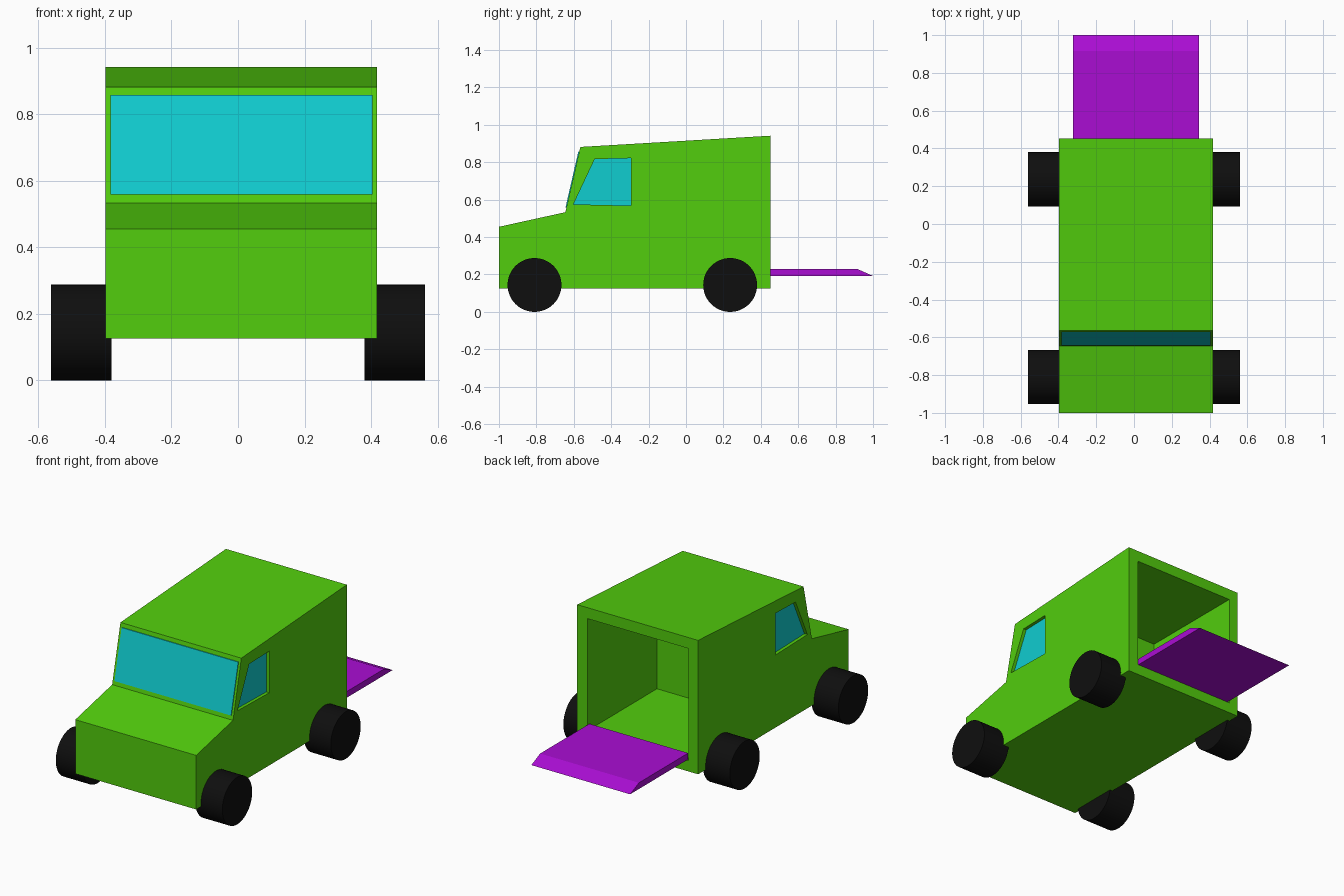
import bpy, bmesh, math
from mathutils import Matrix

cube = bpy.data.objects.get("Cube")
if cube:
    bpy.data.objects.remove(cube, do_unlink=True)


def make_material(name, rgb):
    m = bpy.data.materials.new(name)
    m.use_nodes = True
    m.diffuse_color = (*rgb, 1)
    bsdf = m.node_tree.nodes["Principled BSDF"]
    bsdf.inputs["Base Color"].default_value = (*rgb, 1)
    bsdf.inputs["Roughness"].default_value = 0.6
    return m


GREEN = make_material("body green", (0.085, 0.61, 0.004))
CYAN = make_material("window cyan", (0.005, 0.61, 0.63))
PURPLE = make_material("ramp purple", (0.40, 0.004, 0.65))
BLACK = make_material("tyre black", (0.0045, 0.0045, 0.0045))


def finish(bm, name, mat):
    bmesh.ops.recalc_face_normals(bm, faces=bm.faces)
    me = bpy.data.meshes.new(name)
    bm.to_mesh(me)
    bm.free()
    me.materials.append(mat)
    ob = bpy.data.objects.new(name, me)
    bpy.context.collection.objects.link(ob)
    return ob


def extrude_profile(name, profile, x0, x1, mat):
    """Prism from a (y, z) side profile between x0 and x1."""
    bm = bmesh.new()
    face = bm.faces.new([bm.verts.new((x0, y, z)) for y, z in profile])
    res = bmesh.ops.extrude_face_region(bm, geom=[face])
    verts = [v for v in res["geom"] if isinstance(v, bmesh.types.BMVert)]
    bmesh.ops.translate(bm, verts=verts, vec=(x1 - x0, 0, 0))
    return finish(bm, name, mat)


def cut(target, cutter):
    mod = target.modifiers.new("cut", "BOOLEAN")
    mod.operation = "DIFFERENCE"
    mod.solver = "EXACT"
    mod.object = cutter
    cutter.hide_render = True
    bpy.context.view_layer.objects.active = target
    bpy.ops.object.modifier_apply(modifier=mod.name)
    bpy.data.objects.remove(cutter, do_unlink=True)


LEFT, RIGHT = 0.418, -0.398      # body sides

# Van body
body = extrude_profile("van_body", [
    (-1.0, 0.125), (0.452, 0.125), (0.452, 0.942),
    (-0.565, 0.882), (-0.645, 0.533), (-1.0, 0.455)], RIGHT, LEFT, GREEN)

# Open cargo bay
cut(body, extrude_profile("bay_cutter", [
    (-0.22, 0.19), (0.6, 0.19), (0.6, 0.875), (-0.22, 0.875)],
    -0.335, 0.35, GREEN))

# Recessed side windows
window = [(-0.602, 0.575), (-0.488, 0.817), (-0.295, 0.822), (-0.295, 0.568)]
DEPTH = 0.025
for name, side, s in (("left", LEFT, 1), ("right", RIGHT, -1)):
    inner = side - s * DEPTH
    cut(body, extrude_profile("window_cutter", window, inner, side + s * 0.1, GREEN))
    extrude_profile(name + "_window", window, inner - s * 0.002, inner + s * 0.005, CYAN)

# Windscreen plate lying on the sloped front
def slope_y(z):
    return -0.645 + (z - 0.533) * 0.08 / 0.349

z0, z1 = 0.558, 0.858
extrude_profile("windscreen", [
    (slope_y(z0) - 0.005, z0), (slope_y(z1) - 0.005, z1),
    (slope_y(z1) + 0.003, z1), (slope_y(z0) + 0.003, z0)],
    -0.383, 0.404, CYAN)

# Loading ramp with a tapered tip
extrude_profile("loading_ramp", [
    (0.44, 0.192), (1.0, 0.192), (0.915, 0.23), (0.44, 0.23)],
    -0.323, 0.344, PURPLE)

# Wheels
R = 0.144
for end, y in (("front", -0.81), ("rear", 0.236)):
    for side, s in (("left", 1), ("right", -1)):
        bm = bmesh.new()
        bmesh.ops.create_cone(
            bm, cap_ends=True, segments=48, radius1=R, radius2=R, depth=0.182,
            matrix=Matrix.Translation((s * 0.471, y, R)) @ Matrix.Rotation(math.pi / 2, 4, "Y"))
        wheel = finish(bm, f"{end}_{side}_wheel", BLACK)
        bpy.ops.object.select_all(action="DESELECT")
        wheel.select_set(True)
        bpy.context.view_layer.objects.active = wheel
        bpy.ops.object.shade_smooth_by_angle(angle=math.radians(40))
